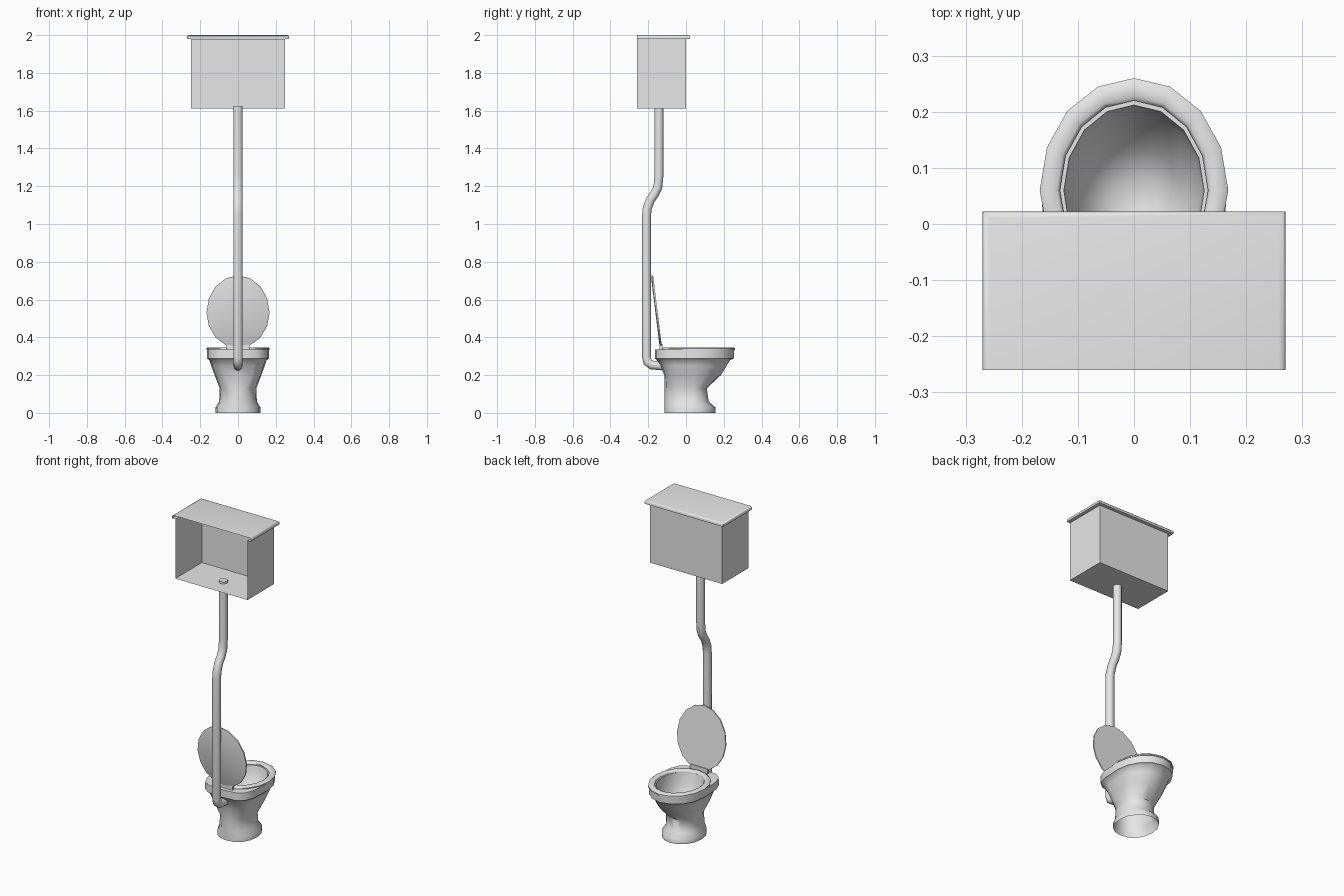
import bpy, bmesh, math
from mathutils import Matrix, Vector

cube = bpy.data.objects.get("Cube")
if cube:
    bpy.data.objects.remove(cube, do_unlink=True)

grey = bpy.data.materials.new("light_grey_ceramic")
grey.use_nodes = True
grey.diffuse_color = (0.8, 0.8, 0.8, 1)
grey.node_tree.nodes["Principled BSDF"].inputs["Base Color"].default_value = (0.8, 0.8, 0.8, 1)


def finish(obj, angle=50):
    """Select the object, give it the material and smooth its soft edges."""
    bpy.ops.object.select_all(action="DESELECT")
    obj.select_set(True)
    bpy.context.view_layer.objects.active = obj
    if not obj.data.materials:
        obj.data.materials.append(grey)
    bpy.ops.object.shade_smooth_by_angle(angle=math.radians(angle))


def egg(z, half_x, front, back, centre=0.06, power=1.0, sides=16):
    """Egg outline facing +y; a power below 1 squares off the rear half."""
    points = []
    for i in range(sides):
        a = 2 * math.pi * i / sides
        s, c = math.sin(a), math.cos(a)
        if c < -0.01:
            s = math.copysign(abs(s) ** power, s)
            c = -(abs(c) ** power)
        points.append((half_x * s, centre + c * (front - centre if c > 0 else centre - back), z))
    return points


def loft(name, rings, closed=True, loop=False, cap_first=False, cap_last=False, matrix=None, recalc=True):
    """Skin a list of equal outlines."""
    bm = bmesh.new()
    rows = [[bm.verts.new(p) for p in ring] for ring in rings]
    count = len(rows[0])
    pairs = list(zip(rows, rows[1:])) + ([(rows[-1], rows[0])] if loop else [])
    for low, high in pairs:
        for i in range(count if closed else count - 1):
            j = (i + 1) % count
            bm.faces.new((low[i], low[j], high[j], high[i]))
    if cap_first:
        bm.faces.new(rows[0][::-1])
    if cap_last:
        bm.faces.new(rows[-1])
    if recalc:
        bmesh.ops.recalc_face_normals(bm, faces=bm.faces)
    if matrix:
        bm.transform(matrix)
    mesh = bpy.data.meshes.new(name)
    bm.to_mesh(mesh)
    bm.free()
    obj = bpy.data.objects.new(name, mesh)
    bpy.context.collection.objects.link(obj)
    finish(obj)
    return obj


# Bowl: foot, neck, flared body and rim outside, then the basin inside
outside = [(0, 0.118, 0.155, -0.115), (0.03, 0.118, 0.155, -0.115), (0.06, 0.1, 0.12, -0.115),
           (0.13, 0.097, 0.11, -0.115), (0.2, 0.124, 0.185, -0.115), (0.25, 0.142, 0.215, -0.135),
           (0.28, 0.152, 0.235, -0.155), (0.288, 0.165, 0.253, -0.165), (0.335, 0.165, 0.255, -0.165)]
inside = [(0.335, 0.125, 0.212, -0.1), (0.27, 0.12, 0.2, -0.085),
          (0.19, 0.085, 0.14, -0.05), (0.15, 0.04, 0.09, -0.01)]
rings = [egg(*row, centre=0.02 + 0.04 * min(1, row[0] / 0.3), power=0.9 if row[0] < 0.15 else 0.55)
         for row in outside]
rings += [egg(*row, centre=0.06 if row[0] > 0.2 else 0.045) for row in inside]
loft("bowl", rings, cap_last=True)

# Seat ring with softened edges
loft("seat", [egg(0.333, 0.168, 0.26, -0.127), egg(0.341, 0.168, 0.26, -0.127),
              egg(0.347, 0.16, 0.251, -0.12), egg(0.347, 0.138, 0.228, -0.1),
              egg(0.341, 0.132, 0.22, -0.093), egg(0.333, 0.132, 0.22, -0.093)], loop=True)

# Raised seat lid, swung up about the hinge
hinge = Vector((0, -0.127, 0.345))
swing = Matrix.Translation(hinge) @ Matrix.Rotation(math.radians(97), 4, "X") @ Matrix.Translation(-hinge)
loft("seat_lid", [egg(0.345, 0.167, 0.258, -0.127), egg(0.353, 0.167, 0.258, -0.127),
                  egg(0.357, 0.155, 0.245, -0.118)], cap_first=True, cap_last=True, matrix=swing)


def box(name, size, location):
    bpy.ops.mesh.primitive_cube_add(size=1, location=location)
    obj = bpy.context.object
    obj.name = name
    obj.scale = size
    bpy.ops.object.transform_apply(location=False, rotation=False, scale=True)
    finish(obj, 30)


# Hinge tab under the lid
box("hinge_tab", (0.12, 0.016, 0.03), (0, -0.132, 0.351))

# Flush pipe from the cistern to the back of the bowl
path = [(-0.143, 1.625), (-0.143, 1.26), (-0.149, 1.195), (-0.166, 1.16), (-0.19, 1.125),
        (-0.206, 1.08), (-0.209, 1.04), (-0.209, 0.295), (-0.203, 0.268), (-0.18, 0.253), (-0.11, 0.248)]
curve = bpy.data.curves.new("flush_pipe", "CURVE")
curve.dimensions = "3D"
curve.bevel_depth = 0.025
curve.bevel_resolution = 3
curve.use_fill_caps = True
spline = curve.splines.new("POLY")
spline.points.add(len(path) - 1)
for point, (y, z) in zip(spline.points, path):
    point.co = (0, y, z, 1)
curve.materials.append(grey)
pipe = bpy.data.objects.new("flush_pipe", curve)
bpy.context.collection.objects.link(pipe)
bpy.ops.object.select_all(action="DESELECT")
pipe.select_set(True)
bpy.context.view_layer.objects.active = pipe
bpy.ops.object.convert(target="MESH")
finish(bpy.context.object)


def wall_outline(z, grow):
    """Three-sided outline, open against the wall at the back."""
    x, y, back = 0.248 + grow, grow, -0.26
    return [(x, back, z), (x, y, z), (-x, y, z), (-x, back, z)]


# Cistern: floor, front and sides, open at the back
loft("cistern", [wall_outline(1.612, 0), wall_outline(1.98, 0)], closed=False, cap_first=True)

# Overhanging cistern lid with a softened edge
loft("cistern_lid", [wall_outline(1.98, 0), wall_outline(1.98, 0.022), wall_outline(1.992, 0.022),
                     wall_outline(1.998, 0.018), wall_outline(2.0, 0.01)], closed=False, cap_last=True)
